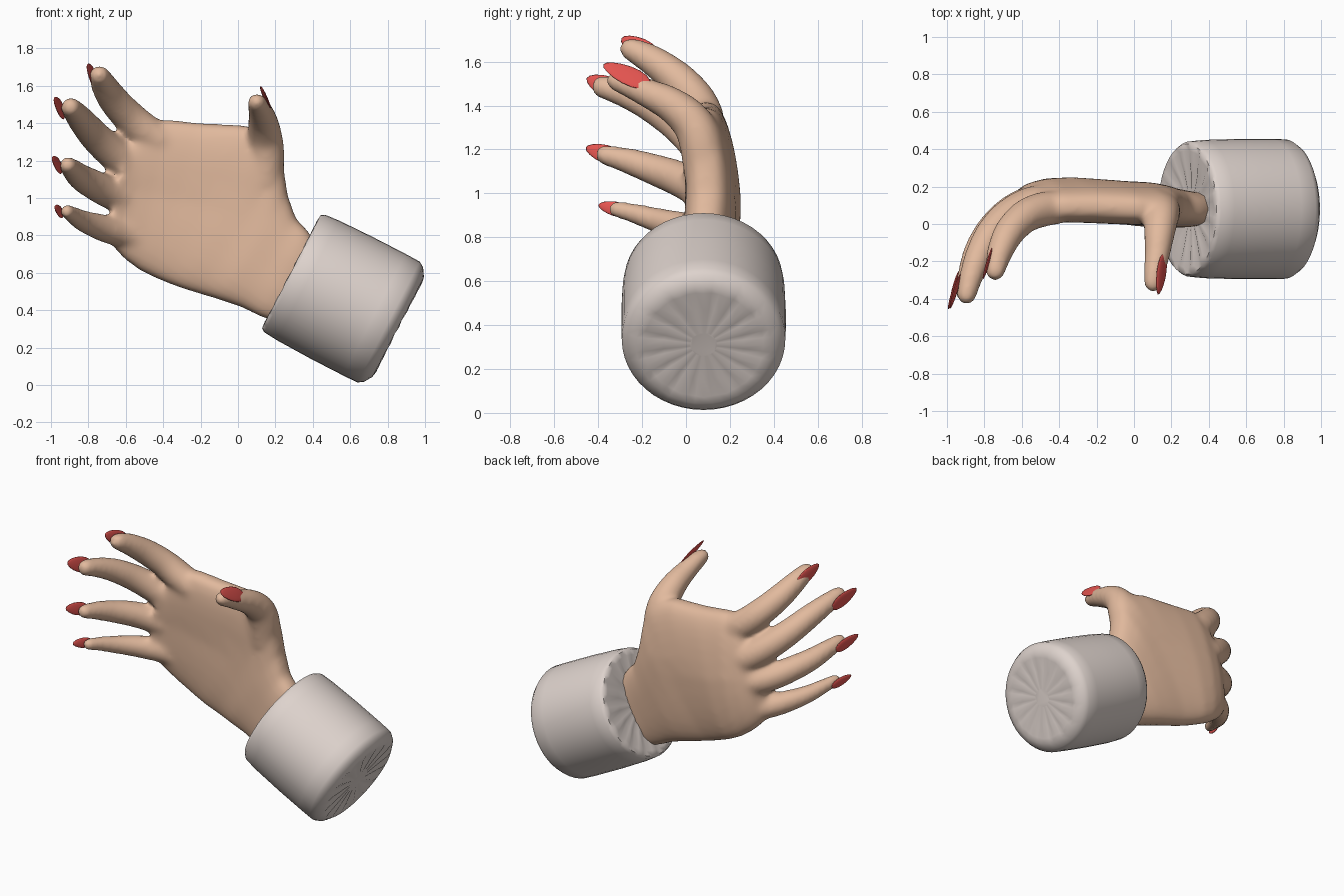
import bpy, bmesh, math
from mathutils import Vector, Matrix


def material(name, color):
    m = bpy.data.materials.new(name)
    m.diffuse_color = (*color, 1)
    return m


SKIN = material("skin", (0.76, 0.49, 0.34))
RED = material("nail_red", (0.78, 0.09, 0.08))
CLOTH = material("cuff_cloth", (0.73, 0.65, 0.61))


def finish(bm, name, mat, angle=180):
    bmesh.ops.recalc_face_normals(bm, faces=bm.faces)
    me = bpy.data.meshes.new(name)
    bm.to_mesh(me)
    bm.free()
    ob = bpy.data.objects.new(name, me)
    bpy.context.collection.objects.link(ob)
    me.materials.append(mat)
    bpy.ops.object.select_all(action='DESELECT')
    ob.select_set(True)
    bpy.context.view_layer.objects.active = ob
    bpy.ops.object.shade_smooth_by_angle(angle=math.radians(angle))
    return ob


def loft(bm, rings):
    vs = [[bm.verts.new(p) for p in r] for r in rings]
    n = len(vs[0])
    for a, b in zip(vs, vs[1:]):
        for i in range(n):
            j = (i + 1) % n
            bm.faces.new((a[i], a[j], b[j], b[i]))
    bm.faces.new(vs[0][::-1])
    bm.faces.new(vs[-1])


def catmull(pts, steps=5):
    pts = [Vector(p) for p in pts]
    ext = [2 * pts[0] - pts[1]] + pts + [2 * pts[-1] - pts[-2]]
    out = []
    for i in range(len(pts) - 1):
        a, b, c, d = ext[i:i + 4]
        for k in range(steps):
            t = k / steps
            out.append(0.5 * (2 * b + (c - a) * t + (2 * a - 5 * b + 4 * c - d) * t * t
                              + (3 * b - a - 3 * c + d) * t ** 3))
    return out + [pts[-1]]


def finger(bm, path, n=16):
    """Round tube through (x, y, z, radius) points with a domed tip."""
    pts = catmull(path)
    rings = []

    def ring(c, tangent, r):
        q = tangent.to_track_quat('Z', 'Y')
        rings.append([c + q @ Vector((r * math.cos(2 * math.pi * i / n),
                                      r * math.sin(2 * math.pi * i / n), 0)) for i in range(n)])

    for i, p in enumerate(pts):
        t = (pts[min(i + 1, len(pts) - 1)].xyz - pts[max(i - 1, 0)].xyz).normalized()
        ring(p.xyz, t, p.w)
    for a in (25, 50, 70, 85):
        a = math.radians(a)
        ring(p.xyz + t * p.w * math.sin(a), t, p.w * math.cos(a))
    loft(bm, rings)


# Palm: sections given by lower and upper (x, z) edge, y centre and half thickness
bm = bmesh.new()
sections = [
    (0.22, 0.33, 0.43, 0.74, 0.08, 0.09),
    (0.12, 0.365, 0.37, 0.83, 0.08, 0.10),
    (0.02, 0.415, 0.31, 0.89, 0.09, 0.105),
    (-0.10, 0.455, 0.265, 1.02, 0.10, 0.115),
    (-0.20, 0.485, 0.24, 1.20, 0.11, 0.115),
    (-0.30, 0.515, 0.19, 1.34, 0.115, 0.115),
    (-0.38, 0.545, 0.03, 1.39, 0.125, 0.115),
    (-0.45, 0.575, -0.20, 1.40, 0.135, 0.115),
    (-0.53, 0.615, -0.38, 1.42, 0.135, 0.11),
    (-0.61, 0.675, -0.49, 1.39, 0.12, 0.10),
    (-0.66, 0.73, -0.55, 1.31, 0.095, 0.085),
    (-0.70, 0.785, -0.60, 1.27, 0.05, 0.06),
]
rings = []
for x0, z0, x1, z1, y, h in sections:
    r = []
    for i in range(32):
        a = 2 * math.pi * i / 32
        c, s = math.cos(a), math.sin(a)
        u = 0.5 + 0.5 * math.copysign(abs(c) ** 0.8, c)
        v = math.copysign(abs(s) ** 0.7, s)
        z = z0 + (z1 - z0) * u
        r.append((x0 + (x1 - x0) * u, y + h * v - 0.11 * max(0, z - 1.0), z))
    rings.append(r)
loft(bm, rings)

# Fingers and thumb
finger(bm, [(-0.40, 0.09, 1.30, 0.09), (-0.50, 0.075, 1.36, 0.095), (-0.59, 0.035, 1.44, 0.09),
            (-0.67, -0.05, 1.53, 0.083), (-0.72, -0.16, 1.61, 0.07), (-0.742, -0.25, 1.657, 0.055)])
finger(bm, [(-0.42, 0.12, 1.09, 0.09), (-0.54, 0.11, 1.15, 0.095), (-0.66, 0.05, 1.235, 0.093),
            (-0.755, -0.04, 1.32, 0.086), (-0.825, -0.16, 1.40, 0.077),
            (-0.87, -0.28, 1.455, 0.065), (-0.895, -0.38, 1.485, 0.054)])
finger(bm, [(-0.46, 0.13, 0.97, 0.085), (-0.58, 0.105, 0.995, 0.09), (-0.68, 0.05, 1.025, 0.087),
            (-0.77, -0.04, 1.07, 0.082), (-0.84, -0.15, 1.11, 0.073),
            (-0.885, -0.27, 1.15, 0.06), (-0.91, -0.37, 1.175, 0.047)])
finger(bm, [(-0.50, 0.12, 0.79, 0.08), (-0.60, 0.09, 0.81, 0.08), (-0.69, 0.03, 0.83, 0.077),
            (-0.77, -0.05, 0.855, 0.068), (-0.835, -0.14, 0.88, 0.058),
            (-0.885, -0.24, 0.91, 0.047), (-0.915, -0.32, 0.928, 0.039)])
finger(bm, [(0.14, 0.09, 1.08, 0.10), (0.15, 0.07, 1.22, 0.10), (0.145, 0.03, 1.32, 0.095),
            (0.135, -0.06, 1.40, 0.083), (0.125, -0.16, 1.45, 0.07),
            (0.11, -0.25, 1.49, 0.06), (0.10, -0.315, 1.512, 0.05)])
hand = finish(bm, "hand", SKIN)

# Fuse palm and fingers into one soft surface
rm = hand.modifiers.new("fuse", 'REMESH')
rm.mode = 'VOXEL'
rm.voxel_size = 0.015
rm.use_smooth_shade = True
sm = hand.modifiers.new("soften", 'SMOOTH')
sm.factor = 0.5
sm.iterations = 18


# Nails: thin plates, tapering to a point along the finger
def nail(name, centre, along, normal, length, width):
    a = Vector(along).normalized()
    n = Vector(normal)
    n = (n - a * n.dot(a)).normalized()
    s = n.cross(a)
    m = Matrix((a, s, n)).transposed().to_4x4()
    m.translation = centre
    bm = bmesh.new()
    bmesh.ops.create_uvsphere(bm, u_segments=16, v_segments=10, radius=1)
    for v in bm.verts:
        v.co.y *= 1 - 0.2 * v.co.x
    bmesh.ops.transform(bm, matrix=m @ Matrix.Diagonal((length, width, 0.009, 1)), verts=bm.verts)
    finish(bm, name, RED)


nail("index_nail", (-0.782, -0.21, 1.66), (-0.25, -0.82, 0.45), (-0.9, 0.35, -0.1), 0.10, 0.048)
nail("middle_nail", (-0.955, -0.36, 1.485), (-0.28, -0.88, 0.38), (-0.92, 0.3, -0.15), 0.105, 0.05)
nail("ring_nail", (-0.967, -0.37, 1.18), (-0.28, -0.9, 0.3), (-0.93, 0.3, -0.15), 0.095, 0.042)
nail("little_nail", (-0.957, -0.325, 0.93), (-0.28, -0.92, 0.22), (-0.93, 0.3, -0.15), 0.08, 0.033)
nail("thumb_nail", (0.145, -0.27, 1.54), (-0.15, -0.9, 0.4), (0.86, 0.0, 0.5), 0.118, 0.048)

# Cuff: turned profile (distance along the axis, radius, pleat depth)
bm = bmesh.new()
axis = Vector((0.89, 0, -0.46)).normalized()
up = Vector((0.46, 0, 0.89)).normalized()
base = Vector((0.285, 0.08, 0.605))
profile = [(0.02, 0.06, 0), (0.012, 0.2, 0.007), (0.0, 0.31, 0.007), (0.0, 0.345, 0),
           (0.02, 0.359, 0), (0.10, 0.366, 0), (0.30, 0.371, 0), (0.50, 0.371, 0),
           (0.585, 0.369, 0), (0.615, 0.35, 0), (0.643, 0.305, 0), (0.643, 0.27, 0.006),
           (0.64, 0.18, 0.006), (0.64, 0.06, 0)]
N = 48
rings = []
for t, r, pleat in profile:
    ring = []
    for i in range(N):
        a = 2 * math.pi * i / N
        ring.append(base + axis * (t + pleat * math.cos(a * 16))
                    + up * (r * 0.985 * math.cos(a)) + Vector((0, r * 1.01 * math.sin(a), 0)))
    rings.append(ring)
loft(bm, rings)
finish(bm, "cuff", CLOTH, 50)
